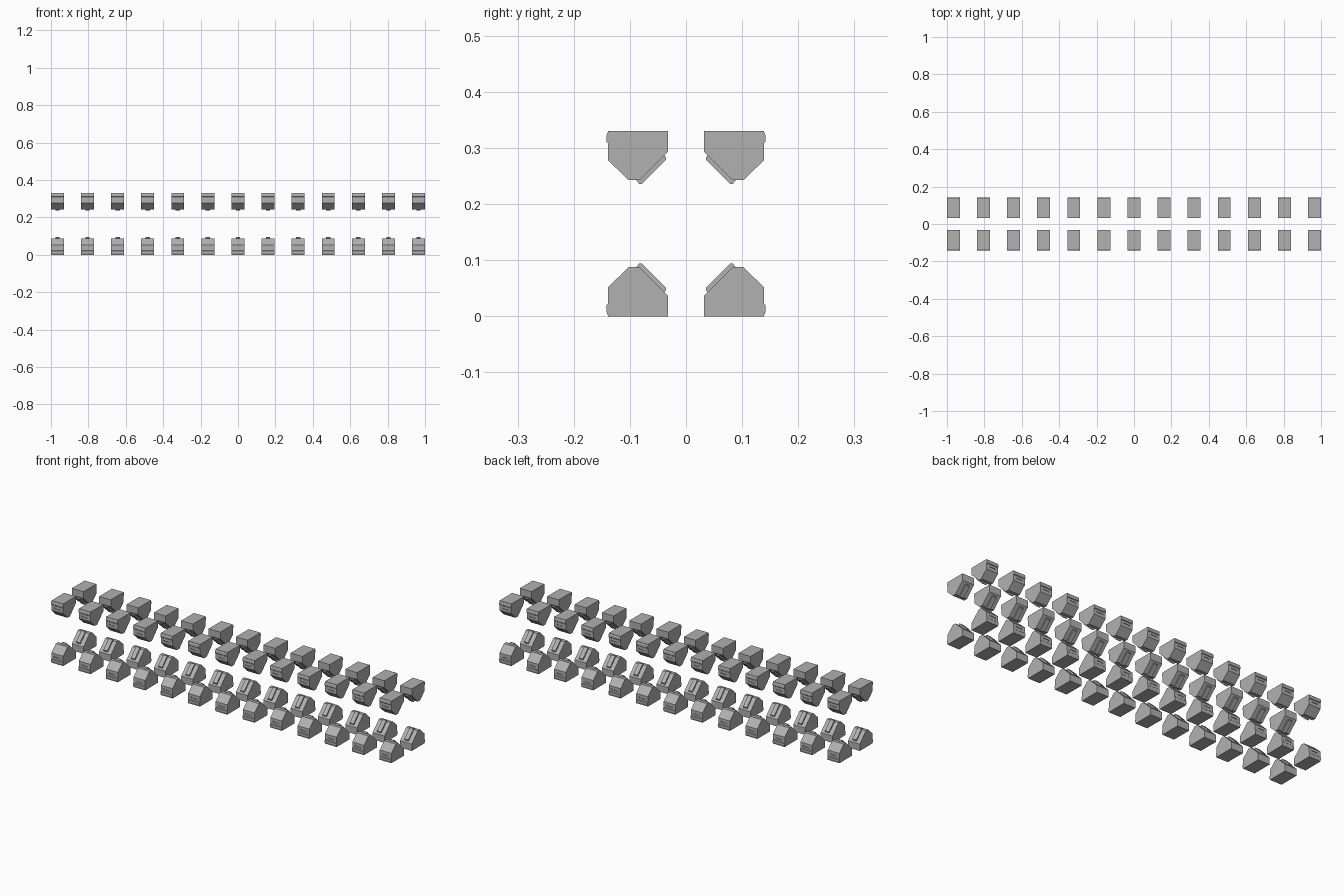
import bpy, bmesh

if "Cube" in bpy.data.objects:
    bpy.data.objects.remove(bpy.data.objects["Cube"])

COUNT, SPACING, FIRST_X = 13, 0.1609, -0.9655
HEIGHT = 0.33

# Dark grey finish shared by every part
grey = bpy.data.materials.new("dark_grey")
grey.diffuse_color = (0.44, 0.44, 0.44, 1)
grey.use_nodes = True
grey.node_tree.nodes["Principled BSDF"].inputs["Base Color"].default_value = grey.diffuse_color

# Centre of the four-way symmetry
centre = bpy.data.objects.new("mirror_centre", None)
centre.location = (0, 0, HEIGHT / 2)
centre.hide_render = True
bpy.context.collection.objects.link(centre)


def extrude_profile(name, profile, width):
    """Extrude a (y, z) outline along x, centred on the first column."""
    bm = bmesh.new()
    face = bm.faces.new([bm.verts.new((FIRST_X - width / 2, y, z)) for y, z in profile])
    ext = bmesh.ops.extrude_face_region(bm, geom=[face])
    verts = [v for v in ext["geom"] if isinstance(v, bmesh.types.BMVert)]
    bmesh.ops.translate(bm, verts=verts, vec=(width, 0, 0))
    bmesh.ops.recalc_face_normals(bm, faces=bm.faces)
    mesh = bpy.data.meshes.new(name)
    bm.to_mesh(mesh)
    bm.free()
    mesh.materials.append(grey)
    obj = bpy.data.objects.new(name, mesh)
    bpy.context.collection.objects.link(obj)
    return obj


def repeat(obj):
    """Mirror to front/back and floor/ceiling, then array along the row."""
    mir = obj.modifiers.new("four_rows", 'MIRROR')
    mir.use_axis = (False, True, True)
    mir.mirror_object = centre
    mir.use_mirror_merge = False
    arr = obj.modifiers.new("columns", 'ARRAY')
    arr.count = COUNT
    arr.use_relative_offset = False
    arr.use_constant_offset = True
    arr.constant_offset_displace = (SPACING, 0, 0)


# Wedge-shaped body
body = extrude_profile("block_body", [
    (0.032, 0), (0.139, 0), (0.139, 0.052), (0.102, 0.0875),
    (0.083, 0.0875), (0.032, 0.0365)], 0.069)

# Shallow slot in the outer face
cutter = extrude_profile("slot_cutter", [
    (0.136, 0.033), (0.145, 0.033), (0.145, 0.039), (0.136, 0.039)], 0.036)
cutter.hide_render = True
cutter.hide_set(True)
cut = body.modifiers.new("slot", 'BOOLEAN')
cut.object = cutter
cut.operation = 'DIFFERENCE'
cut.solver = 'EXACT'
repeat(body)

# Raised lip low on the outer face
lip = extrude_profile("outer_lip", [
    (0.137, 0.002), (0.1395, 0.002), (0.142, 0.009), (0.142, 0.019),
    (0.139, 0.022), (0.137, 0.022)], 0.069)
repeat(lip)

# Narrow pad lying on the inner slope
pad = extrude_profile("slope_pad", [
    (0.042, 0.042), (0.038, 0.0435), (0.0355, 0.047), (0.036, 0.051),
    (0.079, 0.094), (0.083, 0.0945), (0.088, 0.0885), (0.088, 0.086)], 0.023)
repeat(pad)
